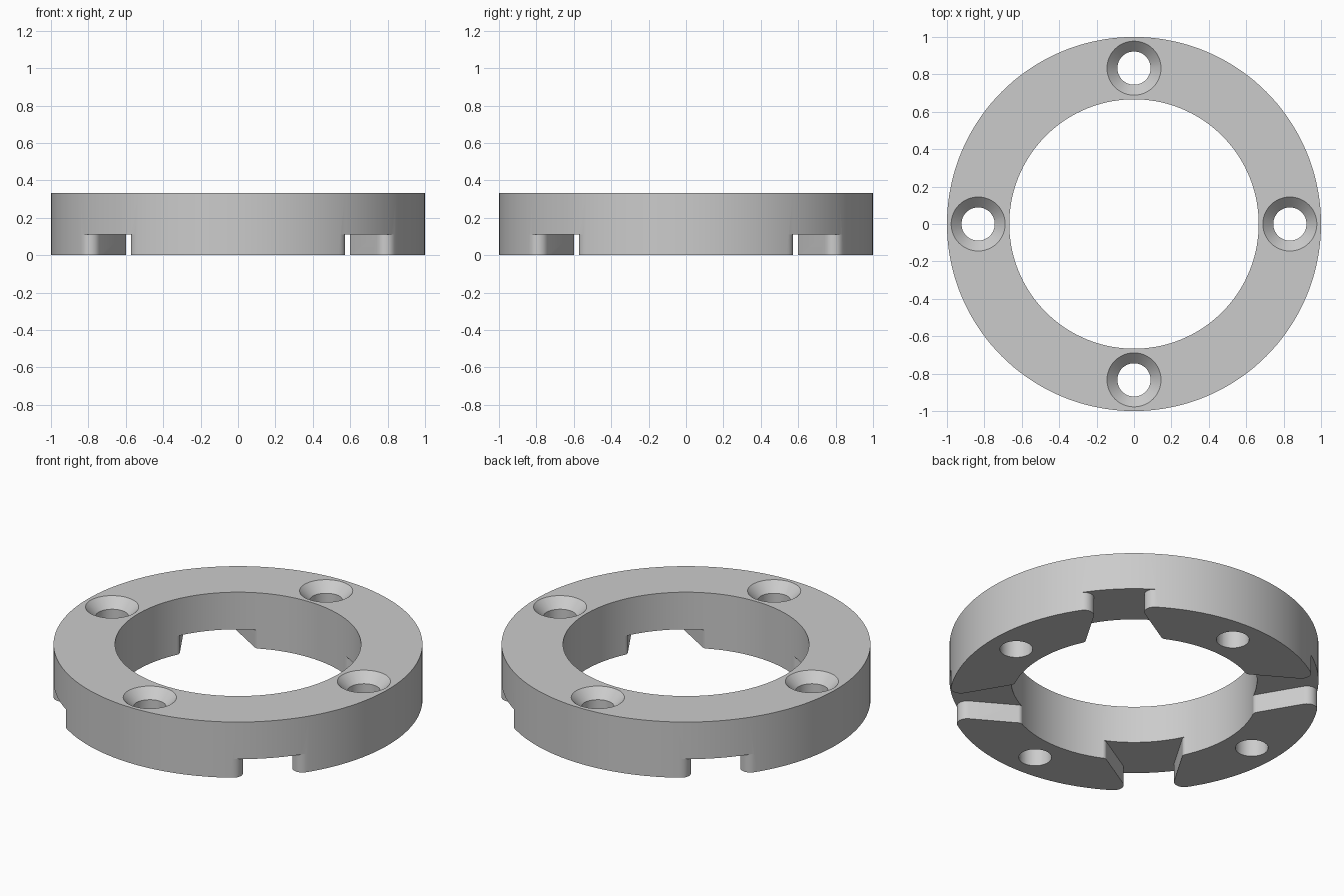
import bpy
import bmesh
import math
from mathutils import Vector, Matrix

UNIT = 1 / 18
OUTER, INNER, HEIGHT = 18 * UNIT, 12 * UNIT, 6 * UNIT
SLOT_HEIGHT = 2 * UNIT
HOLE_RING = 15 * UNIT
HOLE_R, SINK_R = 1.6 * UNIT, 2.6 * UNIT
SEGMENTS = 144

if "Cube" in bpy.data.objects:
    bpy.data.objects.remove(bpy.data.objects["Cube"])

grey = bpy.data.materials.new("light_grey")
grey.use_nodes = True
color = (0.6, 0.6, 0.6, 1)
grey.diffuse_color = color
grey.node_tree.nodes["Principled BSDF"].inputs["Base Color"].default_value = color


def make_object(name, bm):
    bmesh.ops.recalc_face_normals(bm, faces=bm.faces)
    mesh = bpy.data.meshes.new(name)
    bm.to_mesh(mesh)
    bm.free()
    mesh.materials.append(grey)
    obj = bpy.data.objects.new(name, mesh)
    bpy.context.collection.objects.link(obj)
    return obj


def lathe(bm, profile, steps, center=(0, 0), closed=False):
    """Spin (radius, z) points round a vertical axis; cap the ends if not closed."""
    rings = []
    for r, z in profile:
        rings.append([bm.verts.new((center[0] + r * math.cos(a), center[1] + r * math.sin(a), z))
                      for a in (2 * math.pi * i / steps for i in range(steps))])
    pairs = list(zip(rings, rings[1:]))
    if closed:
        pairs.append((rings[-1], rings[0]))
    else:
        bm.faces.new(rings[0])
        bm.faces.new(rings[-1])
    for low, high in pairs:
        for i in range(steps):
            j = (i + 1) % steps
            bm.faces.new((low[i], low[j], high[j], high[i]))


def fillet(corner, along, normal, radius, reach, edge_radius):
    """Arc from the slot wall to a ring edge; its centre lies at distance reach."""
    base = corner + normal * radius
    b = base.dot(along)
    t = -b + math.sqrt(b * b - base.length_squared + reach * reach)
    center = base + along * t
    start = -normal
    end = center.normalized() * (1 if edge_radius > reach else -1)
    sweep = start.angle_signed(end)
    arc = [center + radius * (Matrix.Rotation(-sweep * i / 8, 2) @ start) for i in range(9)]
    return arc


def slot_outline():
    """Half of a tapered slot along +x, with rounded corners, then mirrored."""
    slope = math.radians(14.4)
    corner = Vector((0.633, 0.21))
    along = Vector((math.cos(slope), -math.sin(slope)))
    normal = Vector((math.sin(slope), math.cos(slope)))
    small, large = 0.5 * UNIT, UNIT
    inner = fillet(corner, along, normal, small, INNER + small, INNER)
    outer = fillet(corner, along, normal, large, OUTER - large, OUTER)
    side = [inner[-1] * 0.9] + inner[::-1] + outer + [outer[-1] * 1.1]
    return side + [Vector((p.x, -p.y)) for p in reversed(side)]


# Ring body
bm = bmesh.new()
lathe(bm, [(INNER, 0), (OUTER, 0), (OUTER, HEIGHT), (INNER, HEIGHT)], SEGMENTS, closed=True)
ring = make_object("mounting_ring", bm)

# Countersunk screw holes on the axes, notches on the diagonals
bm = bmesh.new()
outline = slot_outline()
sink = SINK_R - HOLE_R
for k in range(4):
    a = k * math.pi / 2
    lathe(bm, [(HOLE_R, -0.1), (HOLE_R, HEIGHT - sink), (SINK_R, HEIGHT), (SINK_R, HEIGHT + 0.1)],
          48, (HOLE_RING * math.cos(a), HOLE_RING * math.sin(a)))
    turn = Matrix.Rotation(a + math.pi / 4, 2)
    low, high = [[bm.verts.new((*(turn @ p), z)) for p in outline] for z in (-0.1, SLOT_HEIGHT)]
    bm.faces.new(low)
    bm.faces.new(high)
    for i in range(len(low)):
        j = (i + 1) % len(low)
        bm.faces.new((low[i], low[j], high[j], high[i]))
cutter = make_object("hole_and_notch_cutter", bm)

cut = ring.modifiers.new("cut", "BOOLEAN")
cut.operation = "DIFFERENCE"
cut.solver = "EXACT"
cut.object = cutter
bpy.ops.object.select_all(action="DESELECT")
bpy.context.view_layer.objects.active = ring
ring.select_set(True)
bpy.ops.object.modifier_apply(modifier=cut.name)
bpy.data.objects.remove(cutter)
bpy.ops.object.shade_smooth_by_angle(angle=math.radians(30))
